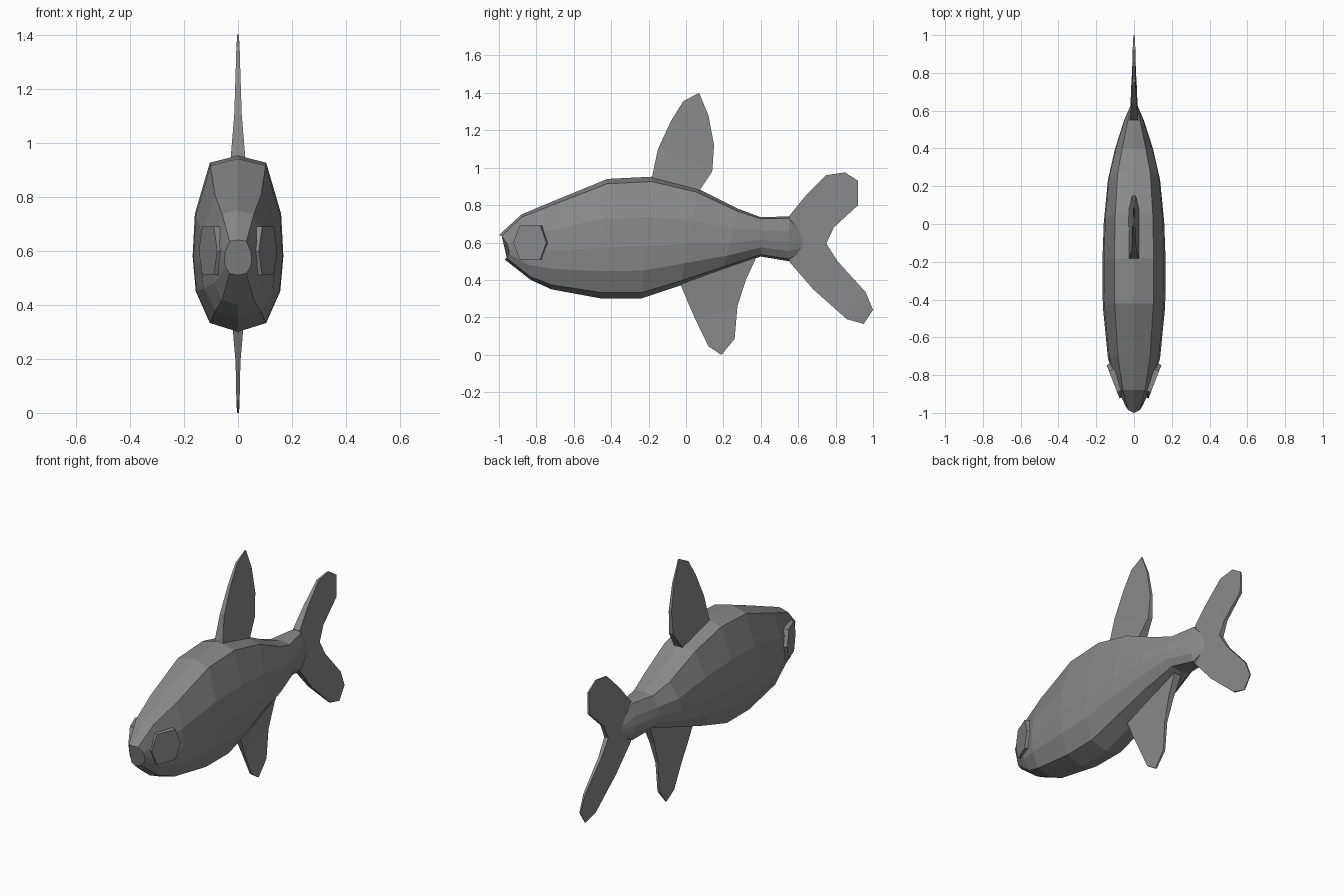
import bpy, bmesh, math
from mathutils import Vector

cube = bpy.data.objects.get("Cube")
if cube:
    bpy.data.objects.remove(cube, do_unlink=True)

GREY = (0.25, 0.25, 0.25, 1)
mat = bpy.data.materials.new("plain grey")
mat.use_nodes = True
mat.diffuse_color = GREY
mat.node_tree.nodes["Principled BSDF"].inputs["Base Color"].default_value = GREY


def loft(name, rings):
    """Skin a row of equal closed rings and cap both ends."""
    bm = bmesh.new()
    rows = [[bm.verts.new(p) for p in ring] for ring in rings]
    n = len(rows[0])
    for a, b in zip(rows, rows[1:]):
        for i in range(n):
            j = (i + 1) % n
            bm.faces.new((a[i], a[j], b[j], b[i]))
    bm.faces.new(rows[0])
    bm.faces.new(rows[-1])
    bmesh.ops.recalc_face_normals(bm, faces=bm.faces)
    mesh = bpy.data.meshes.new(name)
    bm.to_mesh(mesh)
    bm.free()
    mesh.materials.append(mat)
    obj = bpy.data.objects.new(name, mesh)
    bpy.context.collection.objects.link(obj)
    return obj


def fin(name, rungs):
    """Tapering slab through rungs: front y, z, back y, z, half thickness."""
    return loft(name, [[(w, y0, z0), (w, y1, z1), (-w, y1, z1), (-w, y0, z0)]
                       for y0, z0, y1, z1, w in rungs])


# Body: top y, z, bottom y, z and half width at each station
stations = [
    (-1.00, .64, -.97, .51, .050),
    (-.88, .75, -.83, .40, .095),
    (-.70, .825, -.72, .35, .138),
    (-.42, .94, -.45, .30, .165),
    (-.18, .952, -.24, .30, .168),
    (.06, .89, -.03, .37, .160),
    (.28, .78, .20, .455, .138),
    (.40, .735, .40, .525, .100),
    (.55, .74, .55, .50, .052),
    (.63, .64, .63, .56, .017),
]
# Half cross-section: share of the way down, share of the half width
section = [(0, 0), (.04, .62), (.33, .95), (.57, 1), (.77, .93), (.95, .62), (1, 0)]
outline = section + [(t, -f) for t, f in section[-2:0:-1]]
rings = []
for i, (yt, zt, yb, zb, w) in enumerate(stations):
    bow = .035 if i == 0 else 0          # rounded snout
    rings.append([(f * w, yt + (yb - yt) * t + bow * f * f, zt + (zb - zt) * t)
                  for t, f in outline])
loft("body", rings)

# Fins
fin("dorsal_fin", [(-.19, .91, .06, .86, .030), (-.15, 1.10, .14, .98, .014),
                   (-.08, 1.25, .15, 1.12, .009), (-.015, 1.355, .12, 1.28, .006),
                   (.06, 1.395, .07, 1.40, .003)])
fin("belly_fin", [(-.035, .39, .385, .54, .025), (.01, .28, .32, .40, .017),
                  (.05, .19, .275, .26, .009), (.12, .045, .26, .085, .006),
                  (.18, .005, .19, 0, .004)])
fin("upper_tail_lobe", [(.55, .74, .55, .595, .022), (.64, .85, .75, .595, .014),
                        (.70, .91, .79, .68, .010), (.75, .96, .92, .80, .007),
                        (.85, .975, .92, .93, .004)])
fin("lower_tail_lobe", [(.55, .50, .55, .595, .022), (.68, .35, .75, .595, .014),
                        (.77, .27, .81, .50, .010), (.86, .19, .96, .335, .006),
                        (.95, .165, 1.0, .24, .003)])

# Eyes: hexagonal plates angled along the cheeks
for side, label in ((1, "left"), (-1, "right")):
    centre = Vector((side * .111, -.835, .60))
    along = Vector((side * .36, .93, 0))
    inward = Vector((side * -.93, .36, 0))
    hexagon = [(-.095, 0), (-.06, .09), (.06, .09), (.095, 0), (.06, -.09), (-.06, -.09)]
    loft(label + "_eye", [[centre + along * u + Vector((0, 0, v)) + inward * d
                           for u, v in hexagon] for d in (0, .038)])
